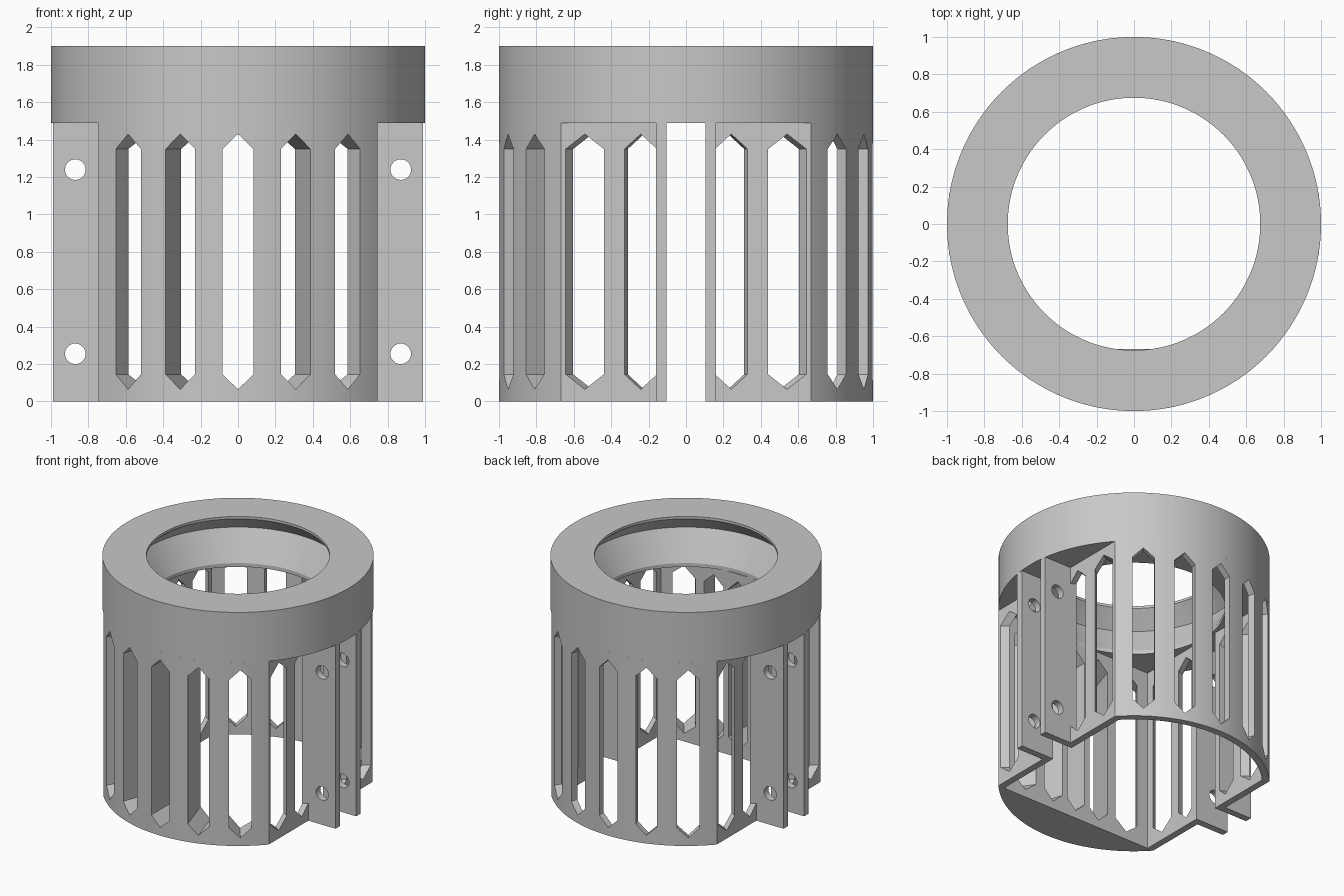
import bpy, bmesh, math
from mathutils import Matrix

cube = bpy.data.objects.get("Cube")
if cube:
    bpy.data.objects.remove(cube, do_unlink=True)

grey = bpy.data.materials.new("plain grey")
grey.use_nodes = True
COLOUR = (0.58, 0.58, 0.58, 1)
grey.diffuse_color = COLOUR
grey.node_tree.nodes["Principled BSDF"].inputs["Base Color"].default_value = COLOUR

RING_Z, TOP_Z = 1.49, 1.9
FLAT_X, INNER_X = 0.745, 0.69
CHORD_Y = math.sqrt(1 - FLAT_X ** 2)
GAP_Y, FLANGE_Y = 0.105, 0.16
SHELL_R = 0.945


def finish(name, bm):
    bmesh.ops.recalc_face_normals(bm, faces=bm.faces)
    mesh = bpy.data.meshes.new(name)
    bm.to_mesh(mesh)
    bm.free()
    obj = bpy.data.objects.new(name, mesh)
    bpy.context.collection.objects.link(obj)
    mesh.materials.append(grey)
    return obj


def add_prism(bm, outline, depth, matrix=Matrix()):
    """Extrude a closed xy outline along z, then place it."""
    face = bm.faces.new([bm.verts.new((x, y, 0)) for x, y in outline])
    base = list(face.verts)
    geom = bmesh.ops.extrude_face_region(bm, geom=[face])["geom"]
    new = [v for v in geom if isinstance(v, bmesh.types.BMVert)]
    bmesh.ops.translate(bm, verts=new, vec=(0, 0, depth))
    bmesh.ops.transform(bm, verts=base + new, matrix=matrix)


def arc(radius, half_angle, steps=48):
    """Points of a curved wall facing -y, from left to right."""
    angles = [half_angle * (2 * i / steps - 1) for i in range(steps + 1)]
    return [(radius * math.sin(a), -radius * math.cos(a)) for a in angles]


def cut(obj, cutter):
    mod = obj.modifiers.new("cut", "BOOLEAN")
    mod.operation, mod.solver, mod.object = "DIFFERENCE", "EXACT", cutter
    bpy.context.view_layer.objects.active = obj
    bpy.ops.object.modifier_apply(modifier=mod.name)


def smooth(obj):
    bpy.ops.object.select_all(action="DESELECT")
    obj.select_set(True)
    bpy.context.view_layer.objects.active = obj
    bpy.ops.object.shade_smooth_by_angle(angle=math.radians(25))


# Top ring: turned profile with a groove inside the bore
profile = [(1, RING_Z), (1, TOP_Z), (0.675, TOP_Z), (0.675, 1.88),
           (0.8, 1.755), (0.675, 1.52), (0.675, RING_Z)]
bm = bmesh.new()
verts = [bm.verts.new((r, 0, z)) for r, z in profile]
edges = [bm.edges.new((verts[i - 1], verts[i])) for i in range(len(verts))]
bmesh.ops.spin(bm, geom=verts + edges, cent=(0, 0, 0), axis=(0, 0, 1),
               angle=math.tau, steps=128)
bmesh.ops.remove_doubles(bm, verts=bm.verts, dist=0.0005)
smooth(finish("top_ring", bm))

# Slot cutters: pointed hexagons pushed outward every 18 degrees
slot = [(0, 0.065), (0.0825, 0.145), (0.0825, 1.35),
        (0, 1.43), (-0.0825, 1.35), (-0.0825, 0.145)]
bm = bmesh.new()
for i in range(20):
    place = (Matrix.Rotation(i * math.tau / 20, 4, "Z")
             @ Matrix.Translation((0, -0.6, 0))
             @ Matrix.Rotation(math.pi / 2, 4, "X"))
    add_prism(bm, slot, 0.6, place)
slot_cutter = finish("slot_cutter", bm)

# Bolt hole cutters
bm = bmesh.new()
for x in (-0.87, 0.87):
    for z in (0.255, 1.24):
        bmesh.ops.create_cone(bm, cap_ends=True, segments=32, radius1=0.055,
                              radius2=0.055, depth=1,
                              matrix=Matrix.Translation((x, 0, z))
                              @ Matrix.Rotation(math.pi / 2, 4, "X"))
hole_cutter = finish("hole_cutter", bm)

# Cage halves: solid curved front, thin curved back, thin flat sides, flanges
outer = arc(1, math.asin(FLAT_X))
front_inner = [(INNER_X, -CHORD_Y), (-INNER_X, -CHORD_Y)]
back_inner = arc(SHELL_R, math.asin(INNER_X / SHELL_R))[::-1]
for name, turn, inner in (("front", 0, front_inner), ("back", math.pi, back_inner)):
    spin = Matrix.Rotation(turn, 4, "Z")
    outline = (outer + [(FLAT_X, -GAP_Y), (INNER_X, -GAP_Y)] + inner
               + [(-INNER_X, -GAP_Y), (-FLAT_X, -GAP_Y)])
    bm = bmesh.new()
    add_prism(bm, outline, RING_Z, spin)
    cage = finish(name + "_cage", bm)
    cut(cage, slot_cutter)
    smooth(cage)
    bm = bmesh.new()
    for s in (-1, 1):
        add_prism(bm, [(s * INNER_X, -FLANGE_Y), (s * 0.99, -FLANGE_Y),
                       (s * 0.99, -GAP_Y), (s * INNER_X, -GAP_Y)], RING_Z, spin)
    flanges = finish(name + "_flanges", bm)
    cut(flanges, hole_cutter)
    smooth(flanges)

for helper in (slot_cutter, hole_cutter):
    bpy.data.objects.remove(helper, do_unlink=True)
